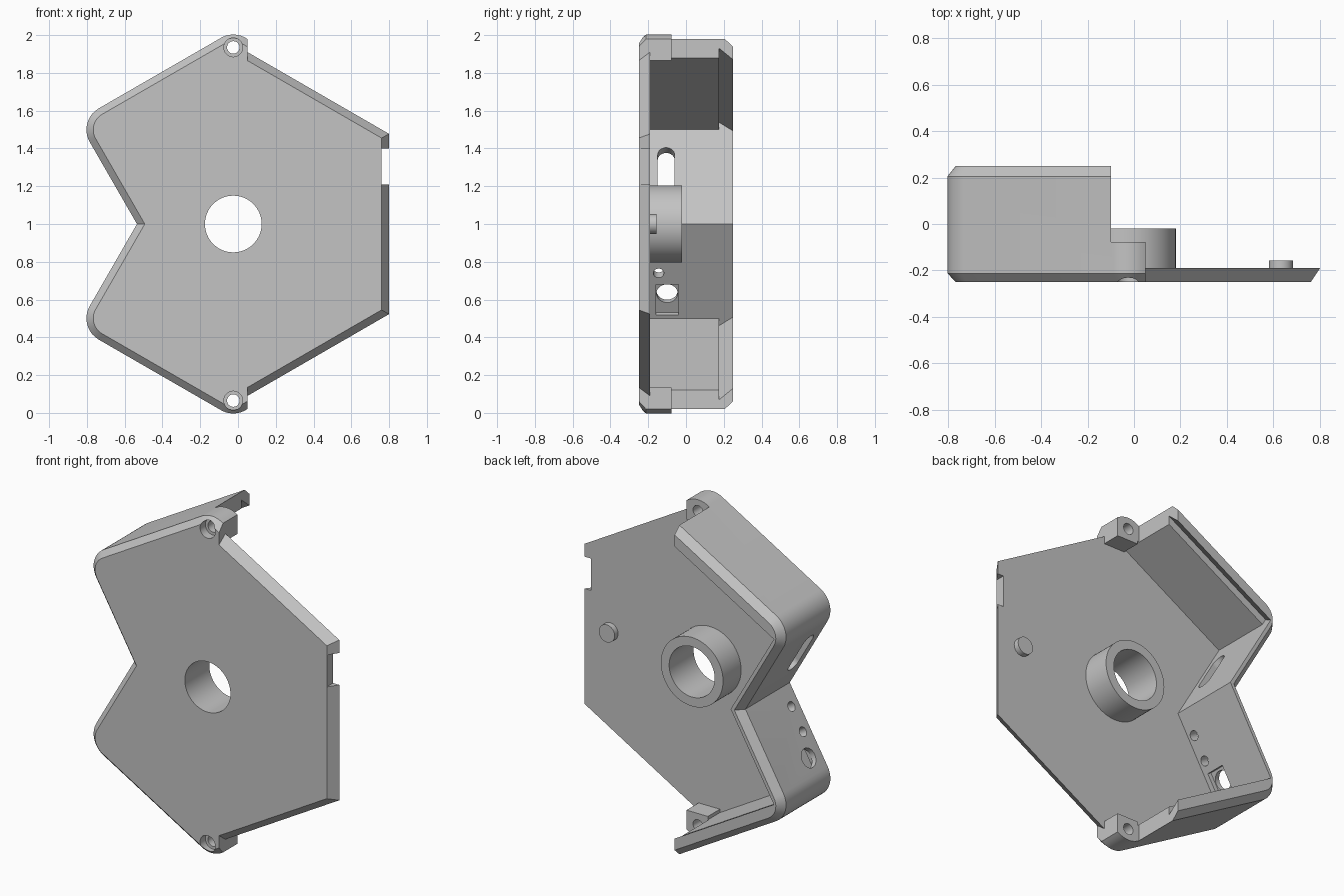
import bpy, bmesh, math
from mathutils import Vector, Matrix

cube = bpy.data.objects.get("Cube")
if cube:
    bpy.data.objects.remove(cube, do_unlink=True)

grey = bpy.data.materials.new("light grey plastic")
grey.use_nodes = True
grey.diffuse_color = (0.55, 0.55, 0.55, 1)
grey.node_tree.nodes["Principled BSDF"].inputs["Base Color"].default_value = (0.55, 0.55, 0.55, 1)

FRONT, FLOOR, STEP, GROOVE, BACK = -0.25, -0.19, -0.077, 0.175, 0.25
SLOPE = math.tan(math.radians(30))
AXIS_X = -0.025


def finish(name, bm):
    bmesh.ops.recalc_face_normals(bm, faces=bm.faces)
    mesh = bpy.data.meshes.new(name)
    bm.to_mesh(mesh)
    bm.free()
    mesh.materials.append(grey)
    obj = bpy.data.objects.new(name, mesh)
    bpy.context.collection.objects.link(obj)
    return obj


def loft(name, rings):
    """Solid through (y, outline) rings, each outline a list of (x, z)."""
    bm = bmesh.new()
    loops = [[bm.verts.new((x, y, z)) for x, z in pts] for y, pts in rings]
    n = len(loops[0])
    for a, b in zip(loops, loops[1:]):
        for i in range(n):
            j = (i + 1) % n
            bm.faces.new((a[i], a[j], b[j], b[i]))
    bm.faces.new(loops[0])
    bm.faces.new(loops[-1])
    return finish(name, bm)


def frame(center, axis):
    return Matrix.Translation(center) @ Vector(axis).to_track_quat('Z', 'Y').to_matrix().to_4x4()


def cylinder(name, center, axis, radius, depth, segments=32):
    bm = bmesh.new()
    bmesh.ops.create_cone(bm, cap_ends=True, segments=segments, radius1=radius, radius2=radius,
                          depth=depth, matrix=frame(center, axis))
    return finish(name, bm)


def box(name, center, size, axis=None):
    bm = bmesh.new()
    m = frame(center, axis) if axis else Matrix.Translation(center)
    bmesh.ops.create_cube(bm, size=1, matrix=m @ Matrix.Diagonal((*size, 1)))
    return finish(name, bm)


def span(name, x0, x1, y0, y1, z0, z1):
    return box(name, ((x0 + x1) / 2, (y0 + y1) / 2, (z0 + z1) / 2), (x1 - x0, y1 - y0, z1 - z0))


def boolean(target, tool, operation='DIFFERENCE'):
    mod = target.modifiers.new("cut", 'BOOLEAN')
    mod.operation, mod.solver, mod.object = operation, 'EXACT', tool
    bpy.ops.object.select_all(action='DESELECT')
    bpy.context.view_layer.objects.active = target
    target.select_set(True)
    bpy.ops.object.modifier_apply(modifier=mod.name)
    bpy.data.objects.remove(tool, do_unlink=True)


def fillet(prev, p, nxt, r, steps=10):
    prev, p, nxt = Vector(prev), Vector(p), Vector(nxt)
    a, b = (prev - p).normalized(), (nxt - p).normalized()
    half = a.angle(b) / 2
    c = p + (a + b).normalized() * r / math.sin(half)
    u, v = p + a * r / math.tan(half) - c, p + b * r / math.tan(half) - c
    angle = math.atan2(u.x * v.y - u.y * v.x, u.dot(v))
    return [tuple(c + Matrix.Rotation(angle * i / steps, 2) @ u) for i in range(steps + 1)]


def mirrored(upper, middle):
    """Close an upper half outline with its reflection about z = 1."""
    return upper + middle + [(x, 2 - z) for x, z in reversed(upper)]


def outline(inset):
    """Rounded outer outline, moved inwards by the inset."""
    apex = (AXIS_X, 2.023 - inset * 1.155)
    right = (0.3, apex[1] - SLOPE * (0.3 - AXIS_X))
    left = (-0.85 + 1.366 * inset, 1.547 - 0.366 * inset)
    notch = (-0.535 + 1.155 * inset, 1.0)
    r = 0.13 - inset
    return mirrored([right] + fillet(right, apex, left, r) + fillet(apex, left, notch, r), [notch])


def hollow(slant_wall, notch_wall=0.057, right=-0.09):
    """Inner outline with its own thickness for slanted and notch walls."""
    top = 2.038 - slant_wall * 1.155
    notch = -0.535 + notch_wall * 1.155
    x = (notch + SLOPE - SLOPE * top) / (1 + SLOPE ** 2)
    return mirrored([(right, top + SLOPE * right), (x, top + SLOPE * x)], [(notch, 1.0)])


# Chamfered outer body
body = loft("case_body", [(FRONT, outline(0.036)), (FRONT + 0.038, outline(0)),
                          (BACK - 0.045, outline(0)), (BACK, outline(0.036))])

# Hollow interior, dovetail groove at the back, and stepped open side
boolean(body, span("open_side", -0.1, 1, STEP, 1, -1, 3))
boolean(body, span("open_end", 0.05, 1, -1, 1, -1, 3))
boolean(body, loft("interior", [(FLOOR, hollow(0.087)), (GROOVE + 0.001, hollow(0.087))]))
boolean(body, span("floor_gap", -0.1, 1, FLOOR, 1, 0.135, 1.865))
boolean(body, loft("groove", [(GROOVE, hollow(0.043)), (BACK + 0.01, hollow(0.103))]))

# Floor plate with bevelled free edges
outer = [(0.0, 1.939), (0.8, 1.477)]
inner = [(0.0, 1.894), (0.76, 1.455)]
plate = loft("plate", [(FRONT, mirrored(inner, [])), (FLOOR, mirrored(outer, []))])
boolean(body, plate, 'UNION')
boolean(body, span("edge_notch", 0.76, 1, -1, 1, 1.21, 1.4))
boolean(body, cylinder("shaft_hole", (AXIS_X, -0.2, 1), (0, 1, 0), 0.15, 0.4, 64))

# Counterbored screw holes
for z in (0.065, 1.935):
    boolean(body, cylinder("screw_hole", (AXIS_X, -0.2, z), (0, 1, 0), 0.033, 0.5))
    boolean(body, cylinder("counterbore", (AXIS_X, FRONT, z), (0, 1, 0), 0.05, 0.1))


def on_notch_wall(y, z):
    return (-0.47 - abs(z - 1) * SLOPE, y, z)


# Long slot in the upper notch wall
up = (-0.866, 0, -0.5)
for z in (1.205, 1.365):
    boolean(body, cylinder("slot_end", on_notch_wall(-0.105, z), up, 0.045, 0.3))
boolean(body, box("slot", on_notch_wall(-0.105, 1.285), (0.09, 0.185, 0.3), up))

# Round holes and recess in the lower notch wall
low = (-0.866, 0, 0.5)
for y, z, r in ((-0.145, 0.87, 0.028), (-0.145, 0.74, 0.028), (-0.1, 0.62, 0.056)):
    boolean(body, cylinder("wall_hole", on_notch_wall(y, z), low, r, 0.2))
boolean(body, box("recess", on_notch_wall(-0.1, 0.6), (0.12, 0.185, 0.05), low))

# Bearing collar around the central hole
collar = cylinder("bearing_collar", (AXIS_X, -0.107, 1), (0, 1, 0), 0.205, 0.174, 64)
boolean(collar, cylinder("collar_bore", (AXIS_X, -0.1, 1), (0, 1, 0), 0.15, 0.6, 64))

# Small locating pin
pin = cylinder("locating_pin", (0.632, -0.178, 1), (0, 1, 0), 0.052, 0.042)

bpy.ops.object.select_all(action='DESELECT')
for obj in (body, collar, pin):
    obj.select_set(True)
bpy.context.view_layer.objects.active = body
bpy.ops.object.shade_smooth_by_angle(angle=math.radians(30))
